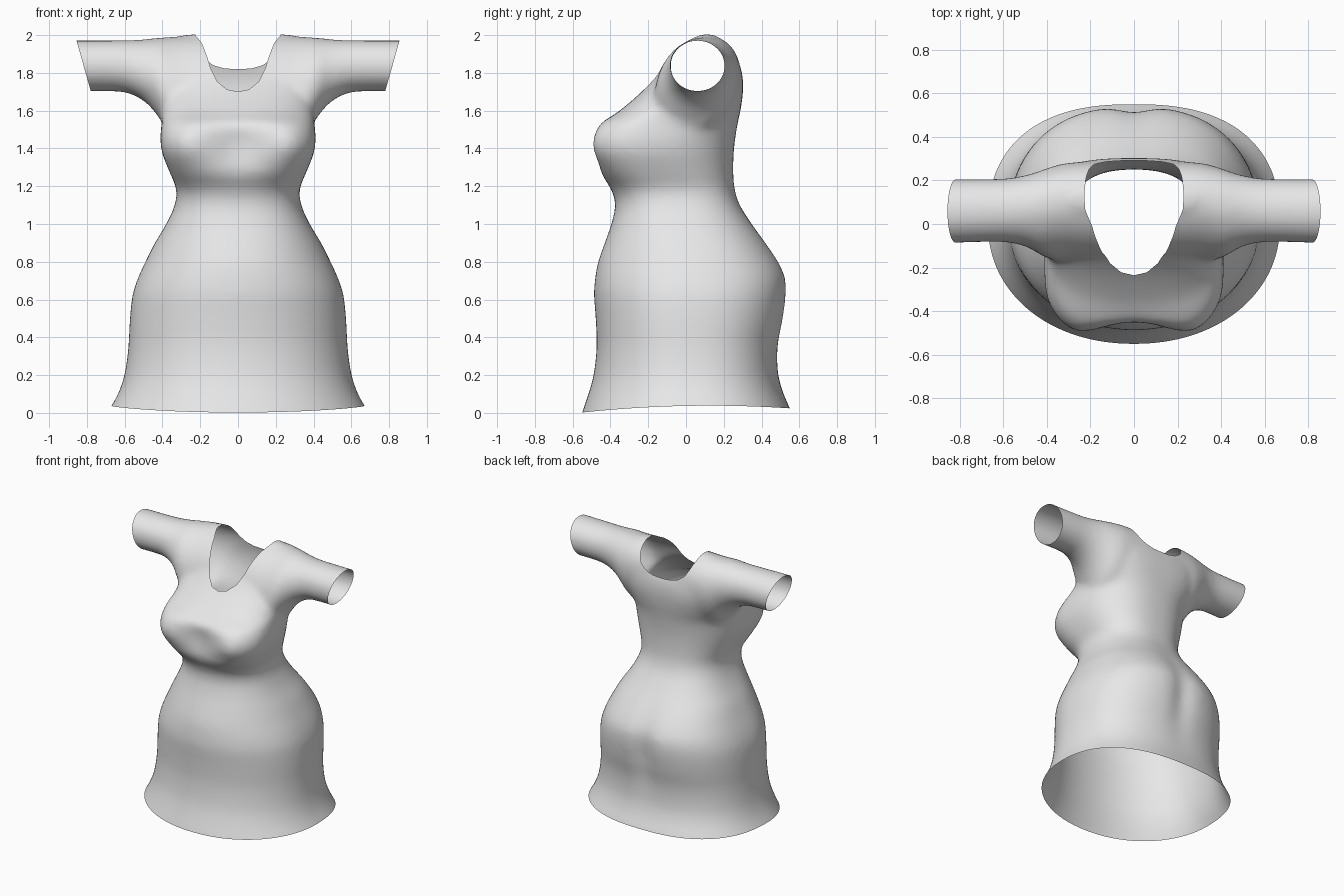
import bpy, bmesh, math
from mathutils import Vector
from mathutils.bvhtree import BVHTree

if "Cube" in bpy.data.objects:
    bpy.data.objects.remove(bpy.data.objects["Cube"])

cloth = bpy.data.materials.new("grey_cloth")
cloth.diffuse_color = (0.8, 0.8, 0.8, 1)
cloth.use_nodes = True
cloth.node_tree.nodes["Principled BSDF"].inputs["Base Color"].default_value = cloth.diffuse_color


def loft(bm, rings):
    """Closed skin over a list of equal-length point rings."""
    vr = [[bm.verts.new(p) for p in r] for r in rings]
    n = len(vr[0])
    for a, b in zip(vr, vr[1:]):
        for i in range(n):
            j = (i + 1) % n
            bm.faces.new((a[i], a[j], b[j], b[i]))
    bm.faces.new(vr[0][::-1])
    bm.faces.new(vr[-1])


def power(v, e):
    return math.copysign(abs(v) ** e, v)


def bump(v, centre, width):
    return math.exp(-((v - centre) / width) ** 2)


def smooth_rows(rows, steps=4):
    """Rows of numbers, refined with a smooth cubic through the first column."""
    def slope(i):
        a, b = rows[max(i - 1, 0)], rows[min(i + 1, len(rows) - 1)]
        return [(q - p) / (b[0] - a[0]) for p, q in zip(a, b)]
    out = []
    for i in range(len(rows) - 1):
        a, b, sa, sb = rows[i], rows[i + 1], slope(i), slope(i + 1)
        h = b[0] - a[0]
        for k in range(steps):
            t = k / steps
            w = (2*t**3 - 3*t*t + 1, (t**3 - 2*t*t + t) * h, 3*t*t - 2*t**3, (t**3 - t*t) * h)
            out.append([w[0]*p + w[1]*u + w[2]*q + w[3]*v for p, q, u, v in zip(a, b, sa, sb)])
    return out + [list(rows[-1])]


# body sections: z, half width, front y, back y, widest y, front squareness
BODY = [
    (-0.10, 0.74, -0.59, 0.59, 0.0, 2.1), (0.02, 0.67, -0.55, 0.55, 0.0, 2.1),
    (0.10, 0.63, -0.52, 0.515, 0.0, 2.1), (0.20, 0.60, -0.49, 0.49, 0.0, 2.1),
    (0.35, 0.58, -0.473, 0.49, 0.0, 2.1), (0.50, 0.572, -0.478, 0.52, 0.0, 2.1),
    (0.63, 0.557, -0.487, 0.537, 0.0, 2.1), (0.72, 0.527, -0.48, 0.532, 0.0, 2.1),
    (0.80, 0.49, -0.465, 0.495, 0.0, 2.1), (0.90, 0.44, -0.43, 0.425, 0.0, 2.2),
    (1.00, 0.38, -0.395, 0.35, -0.03, 2.3), (1.10, 0.335, -0.375, 0.285, -0.05, 2.4),
    (1.18, 0.325, -0.395, 0.258, -0.08, 2.5), (1.27, 0.36, -0.46, 0.25, -0.14, 2.7),
    (1.37, 0.40, -0.493, 0.252, -0.20, 2.9), (1.45, 0.412, -0.493, 0.26, -0.20, 3.0),
    (1.53, 0.405, -0.465, 0.273, -0.14, 2.9), (1.60, 0.405, -0.355, 0.288, -0.04, 2.6),
    (1.70, 0.42, -0.235, 0.302, 0.04, 2.5), (1.80, 0.42, -0.145, 0.297, 0.06, 2.5),
    (1.90, 0.38, -0.065, 0.26, 0.08, 2.6), (1.96, 0.33, 0.0, 0.215, 0.10, 2.6),
    (2.005, 0.28, 0.06, 0.16, 0.11, 2.6)]
# sleeve sections: x, front y, back y, bottom z, top z, forward lean
SLEEVE = [
    (0.10, -0.16, 0.285, 1.50, 2.00, 0.2), (0.30, -0.16, 0.275, 1.46, 1.995, 0.2),
    (0.37, -0.16, 0.26, 1.49, 1.99, 0.2), (0.42, -0.145, 0.245, 1.565, 1.987, 0.18),
    (0.48, -0.11, 0.227, 1.635, 1.98, 0.12), (0.55, -0.09, 0.214, 1.68, 1.975, 0.05),
    (0.63, -0.083, 0.208, 1.70, 1.973, 0.0), (0.95, -0.093, 0.206, 1.70, 1.973, 0.0)]


def body_ring(z, w, yf, yb, yc, n, count=120):
    pts = []
    back = 2.45 + 0.5 * min(max((z - 1.5) / 0.25, 0), 1)
    for i in range(count):
        t = 2 * math.pi * i / count
        c, s = math.cos(t), math.sin(t)
        e = 2 / (back if s > 0 else n)
        x = w * power(c, e)
        y = yc + ((yb - yc) if s > 0 else (yc - yf)) * power(s, e)
        if s < 0:   # dip between the bust, fullness at each side
            y += 0.055 * bump(z, 1.41, 0.12) * bump(x, 0, 0.14)
            y -= 0.027 * bump(z, 1.43, 0.11) * bump(abs(x), 0.28, 0.09)
        else:       # dip down the seat
            y -= 0.03 * bump(z, 0.6, 0.25) * bump(x, 0, 0.08)
        pts.append((x, y, z))
    return pts


def sleeve_ring(side, x, yf, yb, zb, zt, lean, count=48):
    pts = []
    for i in range(count):
        t = 2 * math.pi * i / count
        dz = (zt - zb) / 2 * math.sin(t)
        pts.append((side * x, (yf + yb) / 2 + (yb - yf) / 2 * math.cos(t) + lean * dz, (zb + zt) / 2 + dz))
    return pts


# body and both sleeves, fused into one soft form
bm = bmesh.new()
loft(bm, [body_ring(*r) for r in smooth_rows(BODY)])
for side in (1, -1):
    loft(bm, [sleeve_ring(side, *r) for r in smooth_rows(SLEEVE)])
bmesh.ops.recalc_face_normals(bm, faces=bm.faces)
me = bpy.data.meshes.new("dress")
bm.to_mesh(me)
bm.free()
dress = bpy.data.objects.new("dress", me)
bpy.context.collection.objects.link(dress)
me.materials.append(cloth)

# neck cutter: front scoop blending to a shallower back scoop
FRONT = [(0, 1.70), (0.06, 1.713), (0.11, 1.755), (0.145, 1.825), (0.165, 1.89), (0.19, 1.955), (0.225, 2.01), (0.26, 2.2)]
BACK = [(0, 1.82), (0.07, 1.823), (0.13, 1.84), (0.18, 1.875), (0.205, 1.92), (0.22, 1.965), (0.23, 2.01), (0.26, 2.2)]


def scoop(half, y):
    return [(x, y, z) for x, z in half] + [(-x, y, z) for x, z in half[:0:-1]]


bm = bmesh.new()
loft(bm, [scoop(FRONT, -0.7), scoop(FRONT, 0.0), scoop(BACK, 0.2), scoop(BACK, 0.7)])
bmesh.ops.triangulate(bm, faces=bm.faces)
bmesh.ops.recalc_face_normals(bm, faces=bm.faces)
bm.normal_update()
tree = BVHTree.FromBMesh(bm)
cm = bpy.data.meshes.new("neck_cutter")
bm.to_mesh(cm)
bm.free()
cutter = bpy.data.objects.new("neck_cutter", cm)
bpy.context.collection.objects.link(cutter)
cutter.hide_render = True

bpy.context.view_layer.objects.active = dress
dress.select_set(True)
m = dress.modifiers.new("fuse", 'REMESH')
m.mode, m.voxel_size = 'VOXEL', 0.018
m = dress.modifiers.new("soften", 'SMOOTH')
m.factor, m.iterations = 0.5, 16
m = dress.modifiers.new("neck", 'BOOLEAN')
m.operation, m.solver, m.object = 'DIFFERENCE', 'EXACT', cutter
for name in ("fuse", "soften", "neck"):
    bpy.ops.object.modifier_apply(modifier=name)
bpy.data.objects.remove(cutter)

# open the neck, hem and cuffs
bm = bmesh.new()
bm.from_mesh(dress.data)


def on_cut(p):
    return tree.find_nearest(p)[3] < 1e-4


caps = [f for f in bm.faces if on_cut(f.calc_center_median()) and all(on_cut(v.co) for v in f.verts)]
bmesh.ops.delete(bm, geom=caps, context='FACES')


def trim(point, normal, inside):
    faces = [f for f in bm.faces if inside(f.calc_center_median())]
    edges = {e for f in faces for e in f.edges}
    verts = {v for f in faces for v in f.verts}
    bmesh.ops.bisect_plane(bm, geom=list(verts) + list(edges) + faces,
                           plane_co=point, plane_no=normal, clear_outer=True)


trim((0, 0, 0.02), (0, 0, -1), lambda c: c.z < 0.3)
for side in (1, -1):
    trim((side * 0.818, 0, 1.84), Vector((side, 0, -0.283)).normalized(),
         lambda c: c.z > 1.5 and c.x * side > 0.65)

# gentle wave along the hem
for v in bm.verts:
    if v.co.z < 0.3:
        k = 1 - (v.co.z - 0.02) / 0.28
        y = v.co.y / 0.55
        v.co.z += k * (0.017 + 0.011 * y - 0.024 * y * y)
    v.co.z = max(v.co.z, 0)
for f in bm.faces:
    f.material_index = 0
    f.smooth = True
bm.to_mesh(dress.data)
bm.free()
dress.data.materials.clear()
dress.data.materials.append(cloth)
